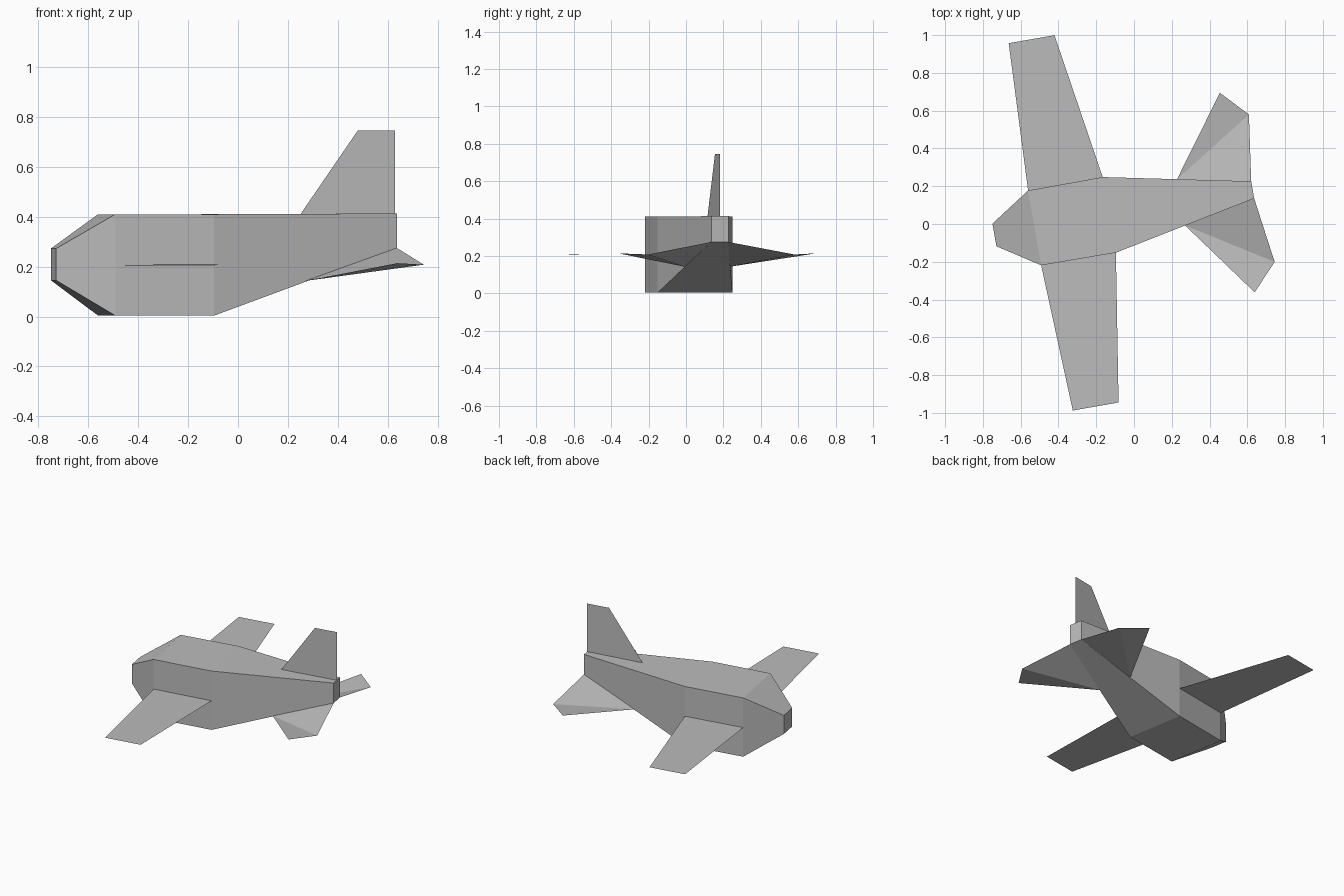
import bpy, bmesh, math

if "Cube" in bpy.data.objects:
    bpy.data.objects.remove(bpy.data.objects["Cube"])

YAW = math.radians(9.9)          # the aircraft sits slightly turned
CENTRE = (-0.012, 0.069, 0.0)

grey = bpy.data.materials.new("light grey")
grey.diffuse_color = (0.5, 0.5, 0.5, 1)
grey.use_nodes = True
grey.node_tree.nodes["Principled BSDF"].inputs["Base Color"].default_value = grey.diffuse_color


def build(name, verts, faces, mirror=False, closed=False):
    """Make a flat-shaded part in the aircraft's own frame (nose towards -x)."""
    bm = bmesh.new()
    vs = [bm.verts.new(v) for v in verts]
    for f in faces:
        bm.faces.new([vs[i] for i in f])
    if closed:
        bmesh.ops.recalc_face_normals(bm, faces=bm.faces)
    mesh = bpy.data.meshes.new(name)
    bm.to_mesh(mesh)
    bm.free()
    mesh.materials.append(grey)
    obj = bpy.data.objects.new(name, mesh)
    bpy.context.collection.objects.link(obj)
    obj.location = CENTRE
    obj.rotation_euler.z = YAW
    if mirror:
        mod = obj.modifiers.new("Mirror", 'MIRROR')
        mod.use_axis = (False, True, False)
        mod.use_mirror_merge = False
    return obj


# Fuselage: rectangular sections lofted from nose to tail
# (x, half width, bottom, top)
sections = [(-0.738, 0.061, 0.145, 0.273),
            (-0.522, 0.201, 0.004, 0.41),
            (-0.12, 0.203, 0.004, 0.41),
            (0.65, 0.046, 0.275, 0.413)]
verts, faces = [], []
for x, w, lo, hi in sections:
    verts += [(x, -w, lo), (x, w, lo), (x, w, hi), (x, -w, hi)]
for s in range(len(sections) - 1):
    for k in range(4):
        a, b = 4 * s + k, 4 * s + (k + 1) % 4
        faces.append((a, b, b + 4, a + 4))
faces += [(0, 1, 2, 3), (12, 13, 14, 15)]
build("fuselage", verts, faces, closed=True)

# Wings: thin sheets on both sides
build("wings",
      [(-0.522, 0.2, 0.205), (-0.12, 0.2, 0.205),
       (-0.243, 0.987, 0.208), (-0.489, 0.987, 0.208)],
      [(0, 1, 2, 3)], mirror=True)

# Tailplanes: creased sheets rooted along the rising lower edge
build("tailplanes",
      [(0.265, 0.124, 0.143), (0.65, 0.046, 0.275),
       (0.699, 0.396, 0.208), (0.567, 0.536, 0.214)],
      [(0, 1, 2), (0, 2, 3)], mirror=True)

# Tail fin: upright sheet on the centre line
build("tail_fin",
      [(0.266, 0, 0.41), (0.651, 0, 0.413), (0.651, 0, 0.745), (0.499, 0, 0.745)],
      [(0, 1, 2, 3)])
